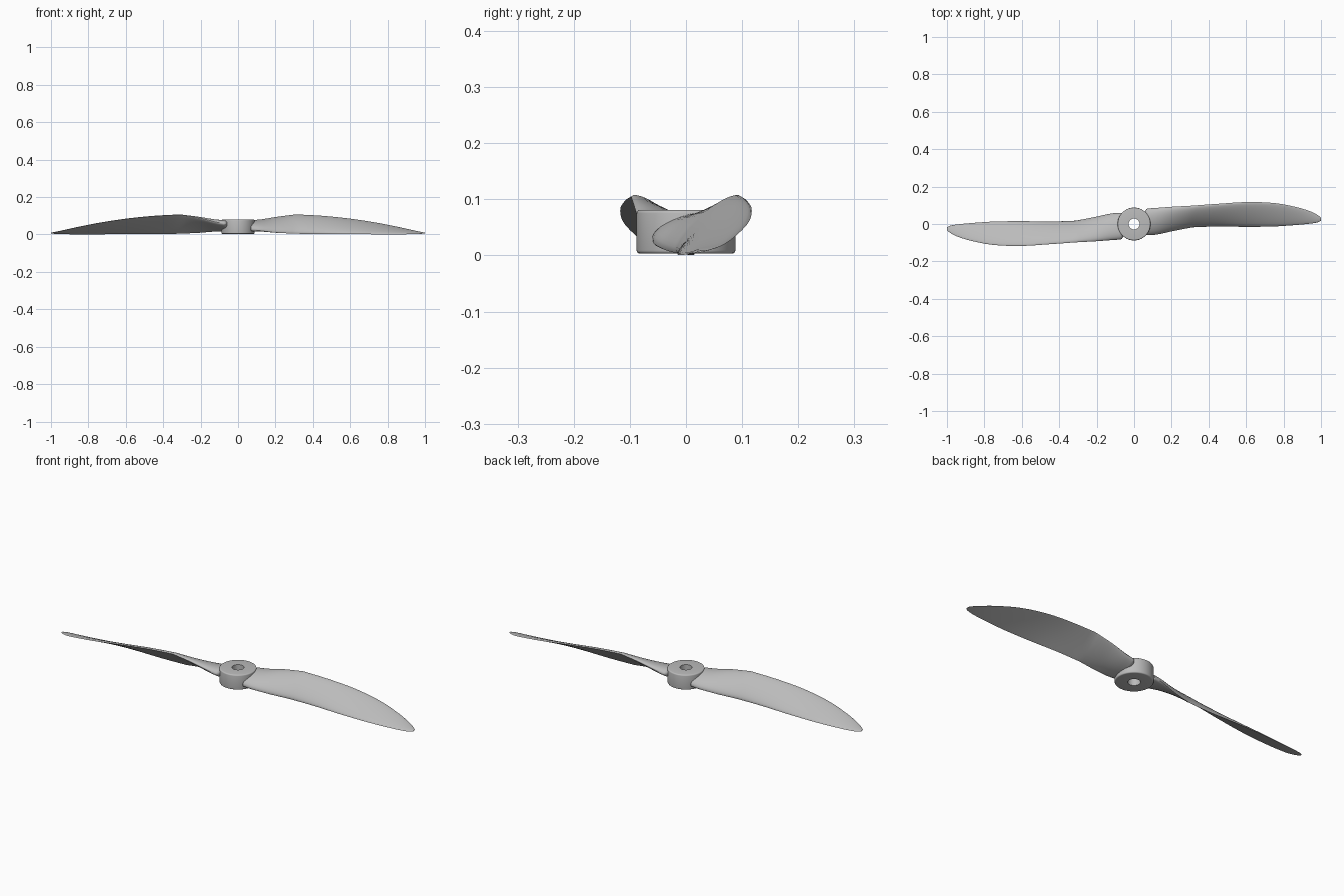
import bpy, bmesh, math
from mathutils import Vector, Matrix

default_cube = bpy.data.objects.get("Cube")
if default_cube:
    bpy.data.objects.remove(default_cube, do_unlink=True)

# Single plain grey material
grey = bpy.data.materials.new("light_grey")
grey.use_nodes = True
colour = (0.5, 0.5, 0.5, 1)
grey.diffuse_color = colour
grey.node_tree.nodes["Principled BSDF"].inputs["Base Color"].default_value = colour


def finish(name, bm, sharp_angle):
    """Turn a bmesh into a smooth shaded object with the grey material."""
    bmesh.ops.remove_doubles(bm, verts=bm.verts, dist=0.0002)
    bmesh.ops.recalc_face_normals(bm, faces=bm.faces)
    mesh = bpy.data.meshes.new(name)
    bm.to_mesh(mesh)
    bm.free()
    mesh.materials.append(grey)
    obj = bpy.data.objects.new(name, mesh)
    bpy.context.collection.objects.link(obj)
    bpy.ops.object.select_all(action='DESELECT')
    obj.select_set(True)
    bpy.context.view_layer.objects.active = obj
    bpy.ops.object.shade_smooth_by_angle(angle=math.radians(sharp_angle))
    return obj


def bridge_rings(bm, rings, closed=False):
    """Skin a list of vertex rings with quads."""
    pairs = list(zip(rings, rings[1:]))
    if closed:
        pairs.append((rings[-1], rings[0]))
    for ring_a, ring_b in pairs:
        count = len(ring_a)
        for i in range(count):
            j = (i + 1) % count
            bm.faces.new((ring_a[i], ring_a[j], ring_b[j], ring_b[i]))


def smooth_rows(rows, steps):
    """Pass a smooth curve through rows of station values."""
    result = []
    last = len(rows) - 1
    for k in range(last):
        before, start = rows[max(k - 1, 0)], rows[k]
        end, after = rows[k + 1], rows[min(k + 2, last)]
        width = end[0] - start[0]
        for step in range(steps):
            t = step / steps
            row = []
            for a, b, c, d in zip(before, start, end, after):
                slope_in = (c - a) * width / (end[0] - before[0])
                slope_out = (d - b) * width / (after[0] - start[0])
                cubic = 2 * (b - c) + slope_in + slope_out
                square = 3 * (c - b) - 2 * slope_in - slope_out
                row.append(((cubic * t + square) * t + slope_in) * t + b)
            result.append(row)
    result.append(list(rows[last]))
    return result


# Hub: turned ring with softened rims and a through bore
def build_hub():
    bm = bmesh.new()
    bore, radius, base, top, soft = 0.029, 0.088, 0.003, 0.081, 0.006
    profile = [(bore, base), (radius - soft, base)]
    for centre_z, first in ((base + soft, -90), (top - soft, 0)):
        for step in range(5):
            angle = math.radians(first + step * 22.5)
            profile.append((radius - soft + soft * math.cos(angle),
                            centre_z + soft * math.sin(angle)))
    profile += [(radius - soft, top), (bore, top)]
    segments = 64
    rings = []
    for r, z in profile:
        ring = []
        for i in range(segments):
            angle = math.tau * i / segments
            ring.append(bm.verts.new((r * math.cos(angle), r * math.sin(angle), z)))
        rings.append(ring)
    bridge_rings(bm, rings, closed=True)
    return finish("hub", bm, 40)


# Blade stations: x, low edge y z, high edge y z, upper bulge, lower bulge
root_rows = [
    (0.07, -0.06, 0.026, 0.083, 0.058, 0.032, 0.02),
    (0.12, -0.056, 0.02, 0.086, 0.067, 0.03, 0.016),
    (0.2, -0.038, 0.01, 0.092, 0.087, 0.027, 0.008),
    (0.31, -0.016, 0.004, 0.098, 0.105, 0.022, 0.002),
]
outer_rows = [
    root_rows[-1],
    (0.45, -0.012, 0.003, 0.108, 0.098, 0.018, 0.001),
    (0.6, -0.015, 0.002, 0.117, 0.083, 0.014, 0.001),
    (0.75, -0.013, 0.001, 0.112, 0.06, 0.011, 0.001),
    (0.87, -0.005, 0.001, 0.09, 0.036, 0.008, 0.001),
    (0.95, 0.003, 0.002, 0.065, 0.018, 0.006, 0.001),
    (0.985, 0.01, 0.004, 0.046, 0.011, 0.004, 0.001),
    (1.0, 0.018, 0.005, 0.034, 0.008, 0.002, 0.001),
]


def blade_section(row, steps=16):
    """Aerofoil loop: bulged upper side, flatter underside."""
    x, low_y, low_z, high_y, high_z, upper, lower = row
    low, high = Vector((x, low_y, low_z)), Vector((x, high_y, high_z))
    chord = high - low
    normal = Vector((0, -chord.z, chord.y)).normalized()
    loop = []
    for i in range(2 * steps):
        angle = math.pi * i / steps
        along = (1 - math.cos(angle)) / 2
        lift = math.sin(angle)
        bulge = upper if lift > 0 else lower
        loop.append(low + chord * along + normal * (lift * bulge))
    return loop


def build_blade(name, turn):
    bm = bmesh.new()
    rows = smooth_rows(root_rows, 6)[:-1] + smooth_rows(outer_rows, 5)
    # Rounded root end: shrunken sections leading into the first station
    sections = []
    first = blade_section(rows[0])
    centre = sum(first, Vector()) / len(first)
    for inset, scale in ((0.012, 0.8), (0.006, 0.93)):
        sections.append([centre + (p - centre) * scale - Vector((inset, 0, 0))
                         for p in first])
    sections += [blade_section(row) for row in rows]
    rings = [[bm.verts.new(p) for p in section] for section in sections]
    bridge_rings(bm, rings)
    bm.faces.new(rings[0])
    bm.faces.new(rings[-1])
    # Keep the underside at ground level and clear of the bore
    for vert in bm.verts:
        vert.co.z = max(vert.co.z, 0)
    bmesh.ops.rotate(bm, verts=bm.verts, matrix=Matrix.Rotation(turn, 3, 'Z'))
    return finish(name, bm, 35)


build_hub()
build_blade("left_blade", 0)
build_blade("right_blade", math.pi)
